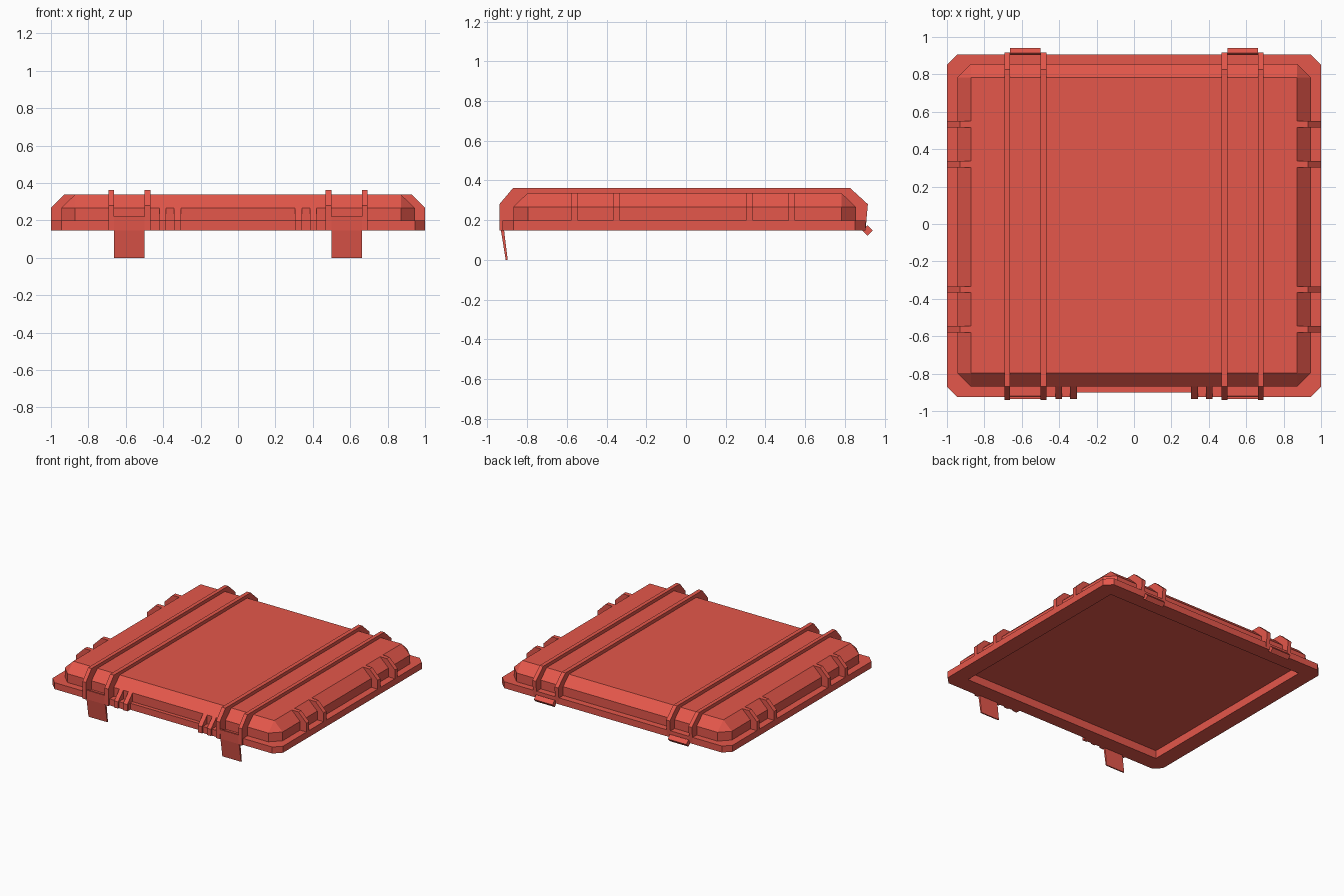
import bpy, bmesh

if "Cube" in bpy.data.objects:
    bpy.data.objects.remove(bpy.data.objects["Cube"])

red = bpy.data.materials.new("case red")
red.diffuse_color = (0.78, 0.095, 0.07, 1)
red.use_nodes = True
red.node_tree.nodes["Principled BSDF"].inputs["Base Color"].default_value = red.diffuse_color


def finish(bm, name):
    bmesh.ops.remove_doubles(bm, verts=bm.verts, dist=1e-5)
    bmesh.ops.recalc_face_normals(bm, faces=bm.faces)
    me = bpy.data.meshes.new(name)
    bm.to_mesh(me)
    bm.free()
    me.materials.append(red)
    ob = bpy.data.objects.new(name, me)
    bpy.context.collection.objects.link(ob)
    return ob


def prism(name, pts, axis, a, b):
    """Extrude a 2D outline along an axis from a to b."""
    bm = bmesh.new()
    place = {"x": lambda p, t: (t, p[0], p[1]),
             "y": lambda p, t: (p[0], t, p[1]),
             "z": lambda p, t: (p[0], p[1], t)}[axis]
    lo = [bm.verts.new(place(p, a)) for p in pts]
    hi = [bm.verts.new(place(p, b)) for p in pts]
    bm.faces.new(lo)
    bm.faces.new(hi)
    n = len(pts)
    for i in range(n):
        j = (i + 1) % n
        bm.faces.new((lo[i], lo[j], hi[j], hi[i]))
    return finish(bm, name)


def ring(x, y0, y1, c0, c1, z):
    """Rectangle outline with front corners cut by c0, back corners by c1."""
    return [(-x + c0, y0, z), (x - c0, y0, z), (x, y0 + c0, z), (x, y1 - c1, z),
            (x - c1, y1, z), (-x + c1, y1, z), (-x, y1 - c1, z), (-x, y0 + c0, z)]


# Lid shell: inner ceiling, underside rim, flange, wall, sloped shoulder, top
rings = [
    ring(0.872, -0.797, 0.782, 1e-6, 1e-6, 0.21),
    ring(0.872, -0.797, 0.782, 1e-6, 1e-6, 0.147),
    ring(1.0, -0.90, 0.905, 0.03, 0.055, 0.147),
    ring(1.0, -0.90, 0.905, 0.03, 0.055, 0.198),
    ring(0.945, -0.87, 0.855, 0.073, 0.073, 0.198),
    ring(0.945, -0.87, 0.855, 0.073, 0.073, 0.267),
    ring(0.872, -0.797, 0.782, 1e-6, 1e-6, 0.337),
]
bm = bmesh.new()
vs = [[bm.verts.new(p) for p in r] for r in rings]
for lo, hi in zip(vs, vs[1:]):
    for i in range(8):
        j = (i + 1) % 8
        bm.faces.new((lo[i], lo[j], hi[j], hi[i]))
bm.faces.new(vs[0])
bm.faces.new(vs[-1])
finish(bm, "lid_shell")

# Profiles in (y, z)
rib = [(-0.94, 0.147), (-0.94, 0.28), (-0.87, 0.363), (0.825, 0.363),
       (0.916, 0.28), (0.904, 0.147), (0.855, 0.147), (0.855, 0.267),
       (0.782, 0.337), (-0.797, 0.337), (-0.87, 0.267), (-0.87, 0.147)]
front_rib = [(-0.87, 0.147), (-0.935, 0.147), (-0.935, 0.2), (-0.87, 0.267)]
latch = [(-0.922, 0.22), (-0.936, 0.22), (-0.932, 0.147), (-0.908, 0.0),
         (-0.898, 0.0), (-0.916, 0.147)]
hinge = [(0.887, 0.148), (0.914, 0.121), (0.941, 0.148), (0.914, 0.175)]
# Side rib profile in (x, z)
side = [(0.945, 0.198), (1.0, 0.198), (1.0, 0.267), (0.93, 0.337), (0.872, 0.337),
        (0.945, 0.267)]

for s, label in ((-1, "left"), (1, "right")):
    # Front lip thickening the flange beside the central recess
    prism(f"front_lip_{label}",
          [(s * x, y) for x, y in ((0.305, -0.90), (0.305, -0.925), (0.945, -0.925),
                                   (0.97, -0.90))], "z", 0.147, 0.198)
    # Long ribs running over the lid
    for k, (a, b) in enumerate(((0.468, 0.5), (0.662, 0.692))):
        prism(f"long_rib_{label}_{k}", rib, "x", s * a, s * b)
    # Short ribs on the front wall
    for k, (a, b) in enumerate(((0.306, 0.342), (0.386, 0.42))):
        prism(f"front_rib_{label}_{k}", front_rib, "x", s * a, s * b)
    # Latch flap and hinge barrel between the long ribs
    prism(f"latch_{label}", latch, "x", s * 0.5, s * 0.662)
    prism(f"hinge_{label}", hinge, "x", s * 0.5, s * 0.662)
    # Short ribs on the side wall
    for k, y in enumerate((-0.562, -0.35, 0.32, 0.533)):
        prism(f"side_rib_{label}_{k}", [(s * x, z) for x, z in side],
              "y", y - 0.017, y + 0.017)
